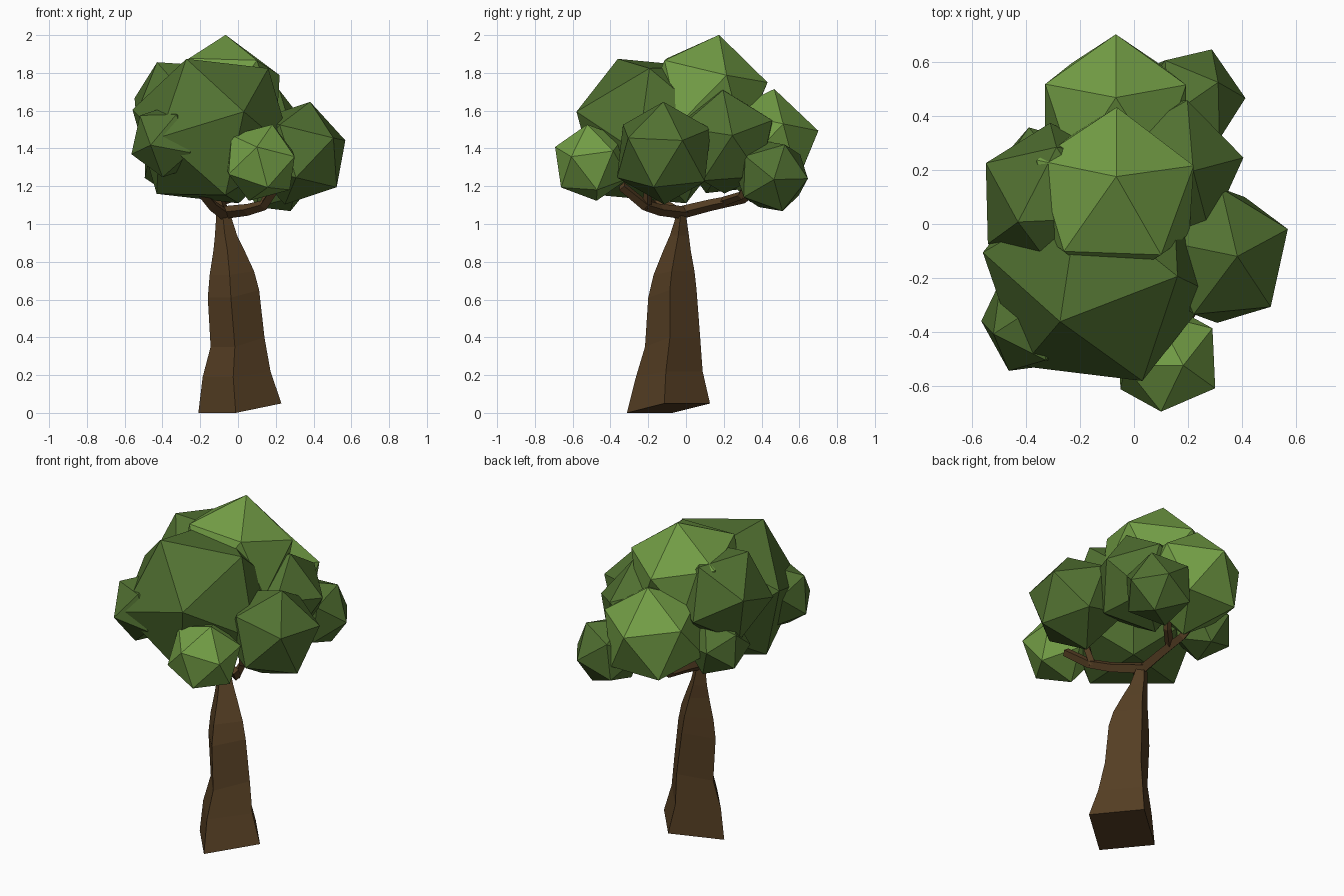
import bpy, bmesh
from mathutils import Vector, Matrix

if "Cube" in bpy.data.objects:
    bpy.data.objects.remove(bpy.data.objects["Cube"])


def material(name, rgb):
    m = bpy.data.materials.new(name)
    m.diffuse_color = (*rgb, 1)
    m.use_nodes = True
    m.node_tree.nodes["Principled BSDF"].inputs["Base Color"].default_value = m.diffuse_color
    return m


LIGHT = material("light_leaf", (0.17, 0.34, 0.06))
DARK = material("dark_leaf", (0.083, 0.165, 0.031))
BARK = material("bark", (0.09, 0.048, 0.017))


def finish(bm, name, mat):
    bmesh.ops.recalc_face_normals(bm, faces=bm.faces)
    me = bpy.data.meshes.new(name)
    bm.to_mesh(me)
    bm.free()
    me.materials.append(mat)
    ob = bpy.data.objects.new(name, me)
    bpy.context.collection.objects.link(ob)
    return ob


def frame(p, q):
    """Axes from two neighbouring corner directions."""
    p, q = Vector(p).normalized(), Vector(q).normalized()
    a, b = (p + q).normalized(), (p - q).normalized()
    return Matrix((a, b, a.cross(b))).transposed()


def leaf_clump(name, centre, radius, p, q, mat):
    """Icosahedron turned so two adjacent corners point at p and q."""
    bm = bmesh.new()
    bmesh.ops.create_icosphere(bm, subdivisions=1, radius=radius)
    bm.verts.ensure_lookup_table()
    v = bm.verts[0]
    w = v.link_edges[0].other_vert(v)
    c = Vector(centre)
    rot = frame(Vector(p) - c, Vector(q) - c) @ frame(v.co, w.co).transposed()
    bmesh.ops.transform(bm, matrix=Matrix.Translation(c) @ rot.to_4x4(), verts=bm.verts)
    finish(bm, name, mat)


def loft(name, rings, mat):
    """Skin a stack of four-cornered rings and cap the ends."""
    bm = bmesh.new()
    vs = [[bm.verts.new(p) for p in r] for r in rings]
    for a, b in zip(vs, vs[1:]):
        for i in range(4):
            j = (i + 1) % 4
            bm.faces.new((a[i], a[j], b[j], b[i]))
    bm.faces.new(vs[0][::-1])
    bm.faces.new(vs[-1])
    finish(bm, name, mat)


def branch(name, pts, r0, r1):
    pts = [Vector(p) for p in pts]
    rings = []
    for i, p in enumerate(pts):
        d = (pts[min(i + 1, len(pts) - 1)] - pts[max(i - 1, 0)]).normalized()
        side = d.cross(Vector((0, 0, 1))).normalized()
        up = side.cross(d)
        r = r0 + (r1 - r0) * i / (len(pts) - 1)
        rings.append([p + side * r, p + up * r, p - side * r, p - up * r])
    loft(name, rings, BARK)


# Trunk: z, left x, right x, front y, back y, tilt of the ring
rings = []
for z, xl, xr, yf, yb, tilt in (
        (0.00, -0.21, 0.23, -0.313, 0.127, 0.05),
        (0.19, -0.187, 0.172, -0.265, 0.088, 0.03),
        (0.35, -0.145, 0.14, -0.217, 0.075, 0.05),
        (0.61, -0.16, 0.112, -0.20, 0.056, 0.04),
        (0.73, -0.15, 0.085, -0.172, 0.045, 0.02),
        (0.86, -0.13, 0.034, -0.12, 0.025, 0.0),
        (0.94, -0.122, -0.005, -0.085, 0.015, 0.0),
        (1.05, -0.115, -0.04, -0.05, 0.0, 0.0)):
    mx, my, s = (xl + xr) / 2, (yf + yb) / 2, (xr - xl) * 0.05
    rings.append([(mx - s, yf, z), (xr, my - s, z + tilt),
                  (mx + s, yb, z + tilt), (xl, my + s, z)])
loft("trunk", rings, BARK)

# Branches
branch("front_branch", [(-.08, -.01, 1.06), (.05, -.14, 1.075), (.14, -.22, 1.10), (.21, -.34, 1.2)], .034, .026)
branch("front_twig", [(.13, -.21, 1.09), (.17, -.2, 1.17), (.18, -.22, 1.25)], .026, .02)
branch("left_branch", [(-.07, -.03, 1.05), (-.14, -.12, 1.1), (-.2, -.22, 1.17), (-.24, -.3, 1.23)], .035, .025)
branch("back_branch", [(-.08, -.03, 1.06), (-.09, .13, 1.1), (-.1, .3, 1.135), (-.12, .42, 1.22)], .034, .024)
branch("back_twig", [(-.09, .2, 1.12), (.0, .29, 1.15), (.03, .33, 1.22)], .025, .02)

# Leaf clumps: centre, radius, two adjacent corners
for name, c, r, p, q, mat in (
        ("front_crown", (-.135, -.18, 1.492), .445, (-.28, -.35, 1.875), (.04, -.585, 1.585), DARK),
        ("top_crown", (-.078, .10, 1.668), .342, (-.065, .19, 2.0), (-.063, .437, 1.766), LIGHT),
        ("back_crown", (-.069, .405, 1.415), .306, (-.067, .474, 1.713), (-.067, .70, 1.50), LIGHT),
        ("right_clump", (.315, -.117, 1.375), .28, (.38, -.12, 1.645), (.565, -.02, 1.44), DARK),
        ("front_clump", (.12, -.498, 1.325), .213, (.18, -.515, 1.515), (.098, -.69, 1.40), LIGHT),
        ("left_front_clump", (-.372, -.36, 1.44), .205, (-.568, -.35, 1.374), (-.507, -.20, 1.50), DARK),
        ("left_crown", (-.292, .087, 1.605), .297, (-.456, -.01, 1.86), (-.548, -.078, 1.60), DARK),
        ("left_back_clump", (-.34, .18, 1.33), .185, (-.40, .366, 1.36), (-.48, .22, 1.43), DARK),
        ("back_right_clump", (.205, .455, 1.255), .208, (.404, .467, 1.236), (.29, .645, 1.24), DARK),
        ("right_crown", (.118, .20, 1.435), .292, (.404, .245, 1.47), (.23, .196, 1.735), DARK)):
    leaf_clump(name, c, r, p, q, mat)
